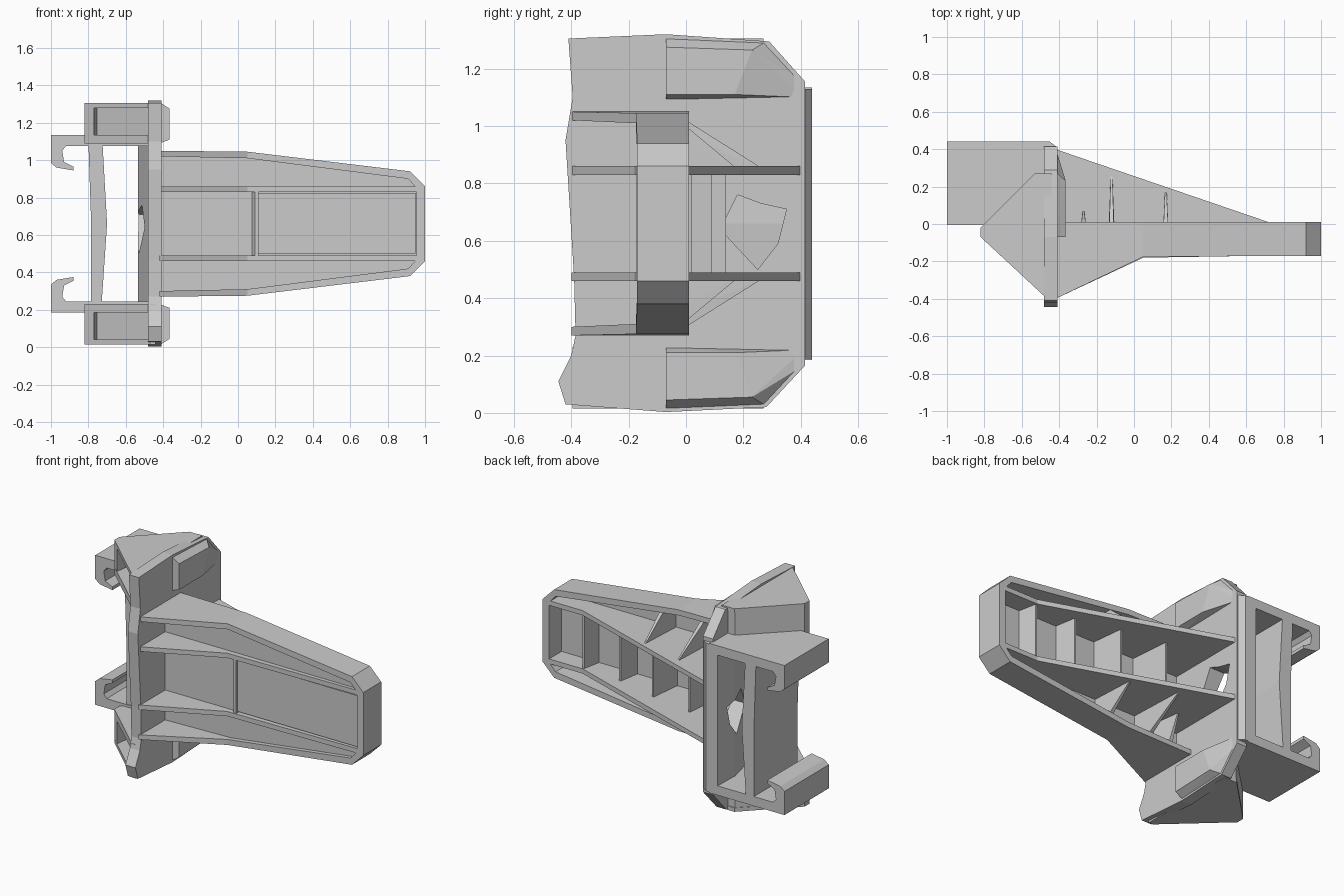
import bpy
import bmesh

cube = bpy.data.objects.get("Cube")
if cube:
    bpy.data.objects.remove(cube, do_unlink=True)

grey = bpy.data.materials.new("matte grey")
grey.use_nodes = True
colour = (0.6, 0.6, 0.6, 1)
grey.diffuse_color = colour
grey.node_tree.nodes["Principled BSDF"].inputs["Base Color"].default_value = colour

HEIGHT = 1.32


def finish(name, bm):
    bmesh.ops.dissolve_limit(bm, angle_limit=0.01, verts=bm.verts, edges=bm.edges)
    bmesh.ops.recalc_face_normals(bm, faces=bm.faces)
    mesh = bpy.data.meshes.new(name)
    bm.to_mesh(mesh)
    bm.free()
    mesh.materials.append(grey)
    obj = bpy.data.objects.new(name, mesh)
    bpy.context.collection.objects.link(obj)
    return obj


def flip(points):
    return [(x, y, HEIGHT - z) for x, y, z in points]


def place(axis, a, b, d):
    # put a flat profile point at depth d along the given axis
    return {"x": (d, a, b), "y": (a, d, b), "z": (a, b, d)}[axis]


def prism(name, axis, profile, lo, hi, mirrored=False):
    bm = bmesh.new()
    rings = [[place(axis, a, b, d) for a, b in profile] for d in (lo, hi)]
    if mirrored:
        rings = [flip(r) for r in rings]
    low, high = [[bm.verts.new(p) for p in r] for r in rings]
    bm.faces.new(low)
    bm.faces.new(high)
    for i in range(len(low)):
        j = (i + 1) % len(low)
        bm.faces.new((low[i], low[j], high[j], high[i]))
    return finish(name, bm)


def pair(name, axis, profile, lo, hi):
    # upper part and its copy reflected about mid height
    prism("upper_" + name, axis, profile, lo, hi)
    prism("lower_" + name, axis, profile, lo, hi, True)


def add_hull(bm, points):
    verts = [bm.verts.new(p) for p in points]
    bmesh.ops.convex_hull(bm, input=verts)


def cut(obj, cutter):
    mod = obj.modifiers.new("opening", "BOOLEAN")
    mod.object = cutter
    mod.solver = "EXACT"
    bpy.context.view_layer.update()
    graph = bpy.context.evaluated_depsgraph_get()
    mesh = bpy.data.meshes.new_from_object(obj.evaluated_get(graph))
    obj.modifiers.clear()
    obj.data = mesh


# Upright plate, its bevelled rear edge and the thickening on its inner side
plate = prism("upright_plate", "x",
              [(-0.42, 0.03), (-0.07, 0.003), (0.28, 0.02), (0.415, 0.165), (0.415, 1.155),
               (0.29, 1.295), (-0.07, 1.32), (-0.41, 1.305), (-0.395, 1.1), (-0.42, 0.95),
               (-0.39, 0.47), (-0.385, 0.27), (-0.4, 0.2), (-0.445, 0.11)], -0.48, -0.41)
prism("plate_rear_edge", "z", [(-0.48, 0.41), (-0.41, 0.41), (-0.45, 0.44), (-0.48, 0.44)],
      0.19, 1.13)
stiffener = prism("plate_stiffener", "z",
                  [(-0.47, 0.0), (-0.535, 0.27), (-0.53, 0.44), (-0.47, 0.44)], 0.22, 1.1)

# Irregular opening through both, between the long ribs
cutter = prism("opening_cutter", "x",
               [(0.12, 0.64), (0.18, 0.76), (0.26, 0.73), (0.35, 0.71), (0.32, 0.59),
                (0.25, 0.5)], -0.6, -0.3)
cutter.hide_render = True
for part in (plate, stiffener):
    cut(part, cutter)
bpy.data.objects.remove(cutter, do_unlink=True)

# Arm rim: outer x, outer z, inner x, inner z, front y
rim = [(-0.42, 1.05, -0.42, 1.02, -0.4), (0.05, 1.045, 0.05, 1.01, -0.175),
       (0.92, 0.94, 0.91, 0.9, -0.17), (1.0, 0.86, 0.955, 0.85, -0.17)]


def station(s):
    ox, oz, ix, iz, front = s
    return [(x, y, z) for x, z in ((ox, oz), (ix, iz)) for y in (front, 0.01)]


bm = bmesh.new()
for s, t in zip(rim, rim[1:]):
    points = station(s) + station(t)
    add_hull(bm, points)
    add_hull(bm, flip(points))
add_hull(bm, station(rim[-1]) + flip(station(rim[-1])))
finish("arm_rim", bm)

# Long ribs that taper towards the tip
pair("long_rib", "z", [(-0.42, -0.4), (0.05, -0.18), (0.96, -0.165), (0.96, 0.01),
                       (0.72, 0.01), (-0.42, 0.4)], 0.83, 0.86)

# Arm web and the raised front panel
web = [(-0.42, 1.03), (0.05, 1.02), (0.91, 0.91), (0.97, 0.85)]
web += [(x, HEIGHT - z) for x, z in reversed(web)]
prism("arm_web", "y", web, -0.145, -0.115)
prism("front_panel", "y", [(0.11, 0.5), (0.95, 0.5), (0.95, 0.825), (0.11, 0.825)],
      -0.163, -0.14)
prism("panel_step", "z", [(0.075, -0.145), (0.09, -0.175), (0.11, -0.175), (0.11, -0.145)],
      0.49, 0.83)

# Triangular wedge gussets in the side channels: thick at the web, thin at the back
for x, reach, top, base in ((-0.27, 0.07, 1.02, 0.03), (-0.12, 0.27, 1.02, 0.02),
                            (0.17, 0.18, 1.0, 0.02)):
    gusset = [(x + s, -0.12, z) for s in (-base, base) for z in (0.85, top)]
    gusset += [(x + s, 0.0, top) for s in (-0.012, 0.012)]
    gusset += [(x + s, reach, 0.85) for s in (-0.004, 0.004)]
    for name, points in (("upper_gusset", gusset), ("lower_gusset", flip(gusset))):
        bm = bmesh.new()
        add_hull(bm, points)
        finish(name, bm)

# Cross fins between the long ribs
for x, reach in ((-0.12, 0.14), (0.17, 0.09), (0.45, 0.02), (0.72, 0.0)):
    prism("cross_fin", "z", [(x - 0.03, -0.12), (x + 0.03, -0.12), (x + 0.006, reach),
                             (x - 0.006, reach)], 0.48, 0.84)

# End heads with a recess in their slanted front
head = [(-0.82, -0.07), (-0.47, -0.395), (-0.44, -0.395), (-0.44, 0.27), (-0.53, 0.27),
        (-0.82, -0.02)]
core = [(-0.82, -0.07), (-0.77, -0.115), (-0.755, 0.0), (-0.46, -0.28),
        (-0.46, 0.265), (-0.53, 0.265), (-0.82, -0.02)]
pair("head_cap", "z", head, 1.28, 1.305)
pair("head_base", "z", head, 1.09, 1.135)
pair("head_core", "z", core, 1.1, 1.3)

# Side bosses on the arm side of the plate
boss = [(-0.42, -0.07, 1.09), (-0.42, -0.07, 1.31), (-0.365, -0.07, 1.11),
        (-0.365, -0.07, 1.275), (-0.365, 0.17, 1.11), (-0.365, 0.23, 1.265),
        (-0.42, 0.28, 1.295), (-0.42, 0.41, 1.1), (-0.42, 0.41, 1.155)]
for name, points in (("upper_boss", boss), ("lower_boss", flip(boss))):
    bm = bmesh.new()
    add_hull(bm, points)
    finish(name, bm)

# Rear plates ending in curled hooks
pair("hook", "y", [(-0.47, 1.135), (-1.0, 1.135), (-1.0, 0.985), (-0.97, 0.96),
                   (-0.88, 0.945), (-0.88, 0.965), (-0.93, 0.99), (-0.94, 1.05),
                   (-0.92, 1.075), (-0.47, 1.075)], -0.005, 0.44)

# Rear divider
prism("rear_divider", "y", [(-0.785, 0.22), (-0.73, 0.22), (-0.7, 0.66), (-0.725, 1.1),
                            (-0.8, 1.1), (-0.785, 0.66)], 0.0, 0.44)
